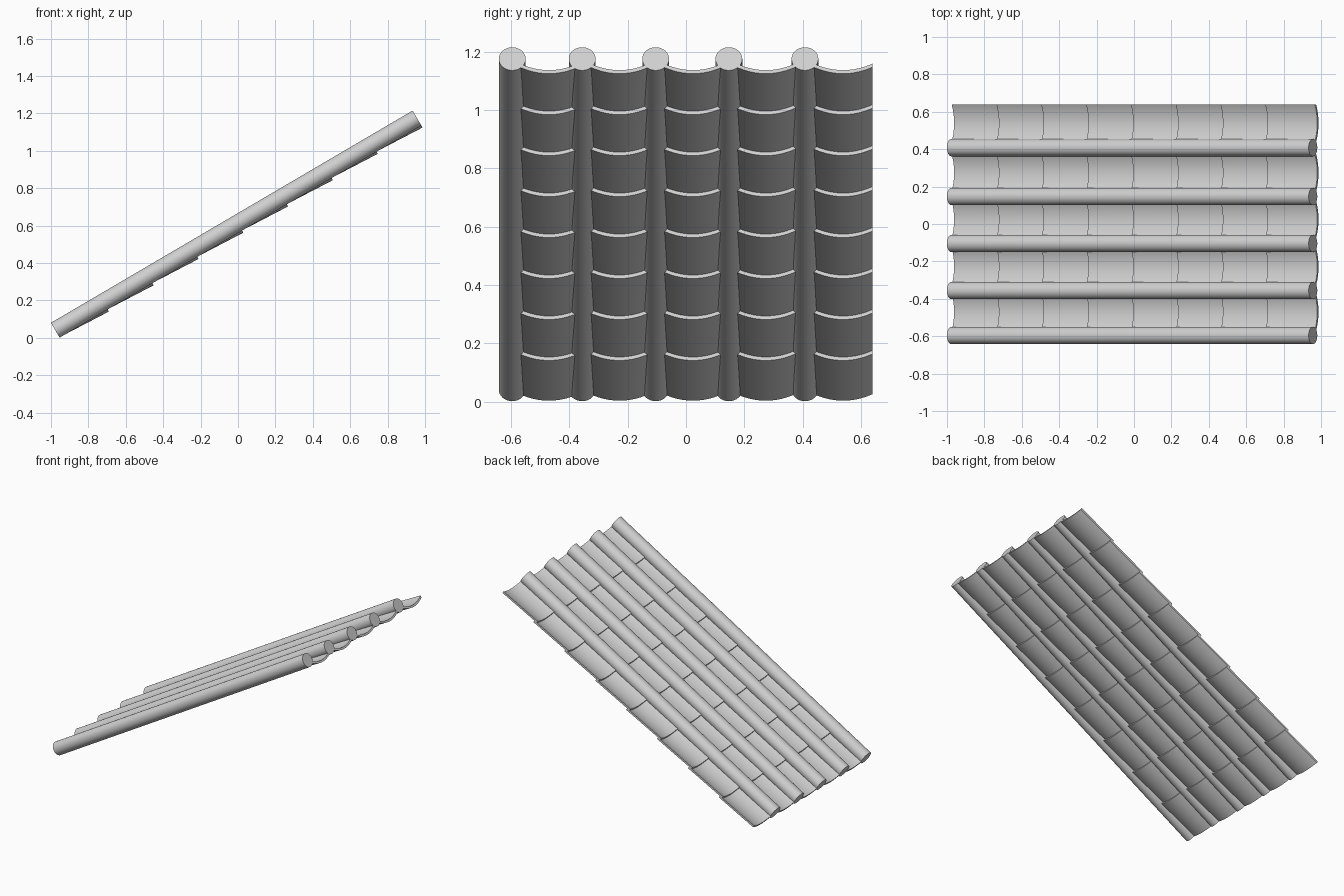
import bpy, bmesh, math
from mathutils import Matrix, Vector

cube = bpy.data.objects.get("Cube")
if cube:
    bpy.data.objects.remove(cube, do_unlink=True)

SLOPE = math.radians(30.4)
LENGTH = 2.242           # along the slope
RADIUS = 0.046           # round ridge caps
HALF_WIDTH = 0.101       # trough tiles
SAG = 0.026
THICK = 0.014
TILE_LENGTH = 0.298
ROWS, ARC = 8, 14
CAP_Y = [-0.596, -0.356, -0.104, 0.147, 0.408]
TROUGH_Y = [-0.47, -0.228, 0.024, 0.274, 0.539]

# Local frame: x runs up the slope, z is the roof normal
FRAME = Matrix.Translation((-0.977, 0, 0.041)) @ Matrix.Rotation(-SLOPE, 4, 'Y')

clay = bpy.data.materials.new("pale_grey_clay")
clay.use_nodes = True
clay.diffuse_color = (0.63, 0.63, 0.63, 1)
clay.node_tree.nodes["Principled BSDF"].inputs["Base Color"].default_value = clay.diffuse_color


def finish(bm, name):
    bmesh.ops.recalc_face_normals(bm, faces=bm.faces)
    bm.transform(FRAME)
    mesh = bpy.data.meshes.new(name)
    bm.to_mesh(mesh)
    bm.free()
    mesh.materials.append(clay)
    obj = bpy.data.objects.new(name, mesh)
    bpy.context.collection.objects.link(obj)
    bpy.ops.object.select_all(action='DESELECT')
    obj.select_set(True)
    bpy.context.view_layer.objects.active = obj
    bpy.ops.object.shade_smooth_by_angle(angle=math.radians(35))


def arc_section(bm, x, y, bottom):
    """Closed loop of a shallow upward-opening trough at station x."""
    steps = [2 * i / ARC - 1 for i in range(ARC + 1)]
    under = [Vector((x, y + t * HALF_WIDTH, bottom + SAG * t * t)) for t in steps]
    over = [p + Vector((0, 0, THICK)) for p in reversed(under)]
    return [bm.verts.new(p) for p in under + over]


# Round caps running up the slope
for i, y in enumerate(CAP_Y):
    bm = bmesh.new()
    place = Matrix.Translation((LENGTH / 2, y, 0)) @ Matrix.Rotation(math.pi / 2, 4, 'Y')
    bmesh.ops.create_cone(bm, cap_ends=True, segments=32, radius1=RADIUS,
                          radius2=RADIUS, depth=LENGTH, matrix=place)
    finish(bm, f"round_cap_{i + 1}")

# Overlapping trough tiles: each low end rests on the tile below it
pitch = (LENGTH - TILE_LENGTH) / (ROWS - 1)
for i, y in enumerate(TROUGH_Y):
    bm = bmesh.new()
    for row in range(ROWS):
        start = row * pitch
        low = arc_section(bm, start, y, -0.044)
        high = arc_section(bm, start + TILE_LENGTH, y, -0.059)
        n = len(low)
        for k in range(n):
            bm.faces.new((low[k], low[(k + 1) % n], high[(k + 1) % n], high[k]))
        # End faces as strips between the under and upper arcs
        for loop in (low, high):
            for k in range(ARC):
                bm.faces.new((loop[k], loop[k + 1], loop[n - 2 - k], loop[n - 1 - k]))
    finish(bm, f"trough_tiles_{i + 1}")
